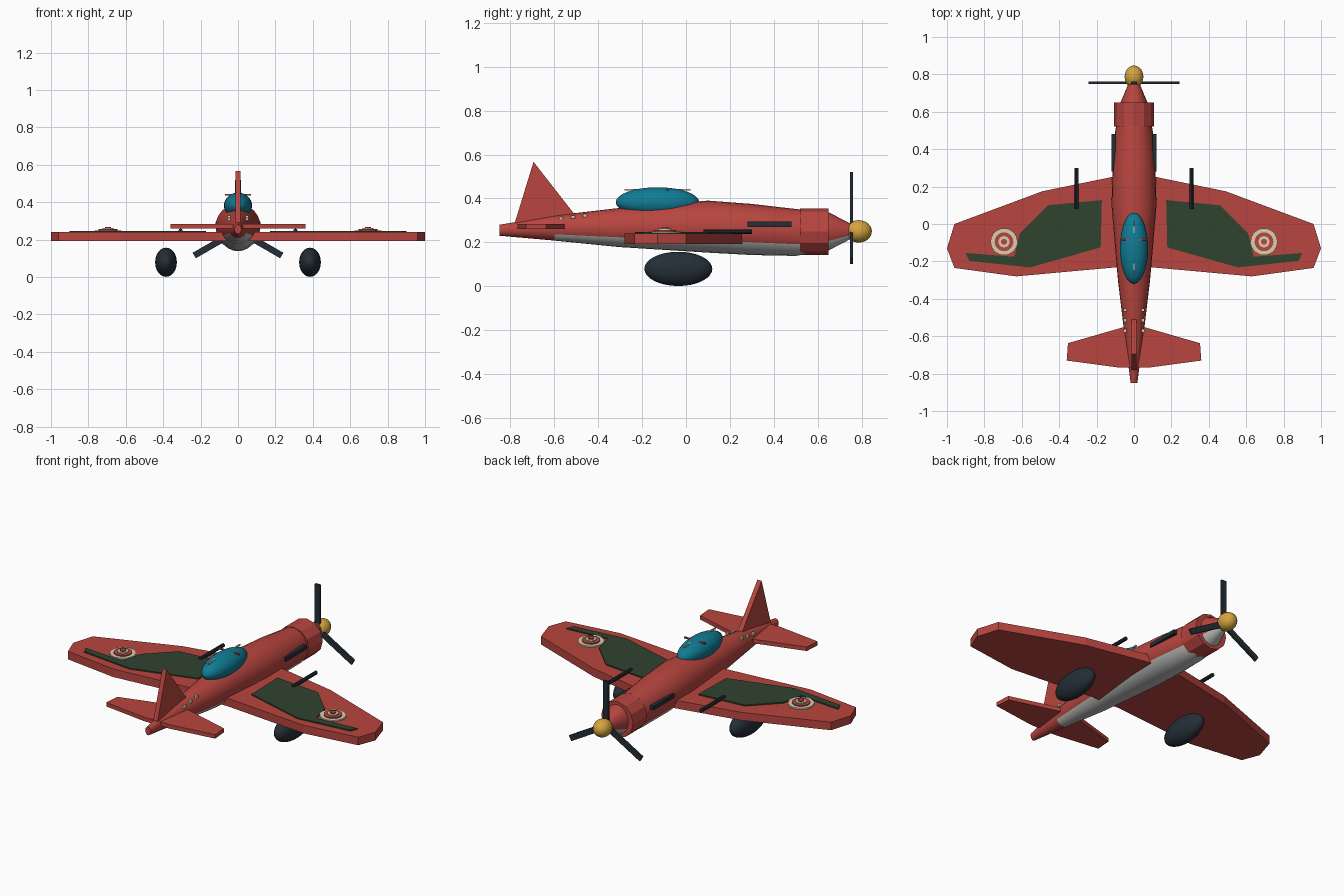
import bpy, bmesh, math
from mathutils import Matrix, Vector

cube = bpy.data.objects.get("Cube")
if cube:
    bpy.data.objects.remove(cube, do_unlink=True)


def material(name, r, g, b):
    m = bpy.data.materials.new(name)
    m.use_nodes = True
    m.diffuse_color = (r, g, b, 1)
    m.node_tree.nodes["Principled BSDF"].inputs["Base Color"].default_value = (r, g, b, 1)
    return m


RED = material("red paint", 0.48, 0.06, 0.05)
GREEN = material("dark green", 0.028, 0.056, 0.028)
DARK = material("charcoal", 0.018, 0.028, 0.038)
TEAL = material("teal glass", 0.005, 0.2, 0.3)
GOLD = material("gold", 0.66, 0.37, 0.05)
CREAM = material("cream", 0.7, 0.62, 0.44)
GREY = material("belly grey", 0.5, 0.52, 0.5)


def finish(name, bm, *mats, smooth=False):
    bmesh.ops.recalc_face_normals(bm, faces=bm.faces)
    mesh = bpy.data.meshes.new(name)
    bm.to_mesh(mesh)
    bm.free()
    for m in mats:
        mesh.materials.append(m)
    ob = bpy.data.objects.new(name, mesh)
    bpy.context.collection.objects.link(ob)
    if smooth:
        bpy.ops.object.select_all(action="DESELECT")
        ob.select_set(True)
        bpy.context.view_layer.objects.active = ob
        bpy.ops.object.shade_smooth_by_angle(angle=math.radians(35))
    return ob


def prism(name, points, direction, mat):
    """Flat outline pushed along a direction."""
    bm = bmesh.new()
    face = bm.faces.new([bm.verts.new(p) for p in points])
    out = bmesh.ops.extrude_face_region(bm, geom=[face])
    moved = [v for v in out["geom"] if isinstance(v, bmesh.types.BMVert)]
    bmesh.ops.translate(bm, verts=moved, vec=direction)
    return finish(name, bm, mat)


def ellipsoid(name, centre, radii, mat):
    bm = bmesh.new()
    bmesh.ops.create_uvsphere(bm, u_segments=28, v_segments=16, radius=1)
    bmesh.ops.transform(bm, verts=bm.verts,
                        matrix=Matrix.Translation(centre) @ Matrix.Diagonal((*radii, 1)))
    return finish(name, bm, mat, smooth=True)


def box(name, centre, size, mat, turn=Matrix()):
    bm = bmesh.new()
    bmesh.ops.create_cube(bm, size=1)
    bmesh.ops.transform(bm, verts=bm.verts,
                        matrix=Matrix.Translation(centre) @ turn @ Matrix.Diagonal((*size, 1)))
    return finish(name, bm, mat)


def cylinder(name, centre, radius, depth, mat, sides=24, along_y=False):
    bm = bmesh.new()
    bmesh.ops.create_cone(bm, cap_ends=True, segments=sides, radius1=radius,
                          radius2=radius, depth=depth)
    turn = Matrix.Rotation(math.pi / 2, 4, "X") if along_y else Matrix()
    bmesh.ops.transform(bm, verts=bm.verts, matrix=Matrix.Translation(centre) @ turn)
    return finish(name, bm, mat, smooth=sides > 12)


# Fuselage: elliptical rings (y, half width, top, bottom), grey underneath
STATIONS = [(-0.85, 0.018, 0.28, 0.23), (-0.6, 0.05, 0.322, 0.208),
            (-0.3, 0.086, 0.357, 0.178), (0.1, 0.12, 0.39, 0.153),
            (0.3, 0.115, 0.375, 0.142), (0.5, 0.1, 0.352, 0.138),
            (0.65, 0.072, 0.337, 0.163), (0.75, 0.03, 0.285, 0.215)]
SEG = 24
bm = bmesh.new()
rings = []
for y, w, top, bottom in STATIONS:
    ring = []
    for i in range(SEG):
        a = math.tau * i / SEG
        ring.append(bm.verts.new((w * math.cos(a), y,
                                  (top + bottom) / 2 + (top - bottom) / 2 * math.sin(a))))
    rings.append(ring)
for k in range(len(rings) - 1):
    for i in range(SEG):
        j = (i + 1) % SEG
        f = bm.faces.new((rings[k][i], rings[k][j], rings[k + 1][j], rings[k + 1][i]))
        under = math.sin(math.tau * (i + 0.5) / SEG) < -0.5
        f.material_index = 1 if under and k > 0 else 0
bm.faces.new(rings[0])
bm.faces.new(rings[-1])
finish("fuselage", bm, RED, GREY, smooth=True)

# Engine cowling
cylinder("cowling", (0, 0.585, 0.249), 0.106, 0.13, RED, sides=12, along_y=True)

# Wing and tailplane outlines, right half mirrored to the left
def mirrored_plan(name, half, z, thick):
    outline = half + [(-x, y) for x, y in reversed(half)]
    prism(name, [(x, y, z) for x, y in outline], (0, 0, thick), RED)


mirrored_plan("wing", [(0.1, 0.255), (0.49, 0.175), (0.96, 0.0), (1.0, -0.13),
                       (0.96, -0.235), (0.63, -0.28), (0.1, -0.232)], 0.192, 0.048)
mirrored_plan("tailplane", [(0.06, -0.553), (0.353, -0.637), (0.36, -0.73),
                            (0.085, -0.767)], 0.26, 0.024)

# Tail fin
prism("tail_fin", [(-0.014, -0.78, 0.27), (-0.014, -0.78, 0.29), (-0.014, -0.695, 0.567),
                   (-0.014, -0.51, 0.33), (-0.014, -0.51, 0.29)], (0.028, 0, 0), RED)

# Canopy with its frame bars
ellipsoid("canopy", (0, -0.13, 0.383), (0.075, 0.19, 0.068), TEAL)
box("canopy_spine", (0, -0.13, 0.44), (0.008, 0.3, 0.008), CREAM)
box("canopy_crossbar", (0, -0.085, 0.44), (0.14, 0.009, 0.008), RED)

# Parts repeated on both sides
PATCH = [(0.172, 0.128), (0.46, 0.1), (0.61, -0.05), (0.64, -0.175), (0.9, -0.155),
         (0.88, -0.197), (0.556, -0.232), (0.178, -0.125)]
for side, s in (("left", 1), ("right", -1)):
    prism(side + "_wing_patch", [(s * x, y, 0.239) for x, y in PATCH], (0, 0, 0.008), GREEN)
    # Roundel of thin stacked discs
    z = 0.246
    for n, (radius, mat) in enumerate(((0.072, CREAM), (0.05, RED), (0.03, CREAM), (0.016, RED))):
        cylinder(f"{side}_roundel_{n}", (s * 0.695, -0.095, z), radius, 0.008, mat, sides=28)
        z += 0.006
    ellipsoid(side + "_wheel", (s * 0.385, -0.035, 0.079), (0.058, 0.155, 0.078), DARK)
    box(side + "_exhaust", (s * 0.11, 0.38, 0.282), (0.022, 0.2, 0.024), DARK)
    cylinder(side + "_gun", (s * 0.307, 0.19, 0.248), 0.011, 0.22, DARK, sides=10, along_y=True)
    # Small tail lights along the rear fuselage
    for n in range(3):
        box(f"{side}_tail_stud_{n}", (s * 0.047, -0.46 - 0.055 * n, 0.322 - 0.007 * n),
            (0.016, 0.018, 0.014), CREAM)

# Spinner and three propeller blades
ellipsoid("spinner", (0, 0.787, 0.25), (0.05, 0.06, 0.051), GOLD)
hub = Vector((0, 0.755, 0.25))
for n in range(3):
    turn = Matrix.Rotation(math.tau * n / 3, 4, "Y")
    box(f"propeller_blade_{n}", hub + turn @ Vector((0, 0, 0.135)), (0.034, 0.013, 0.27), DARK, turn)
